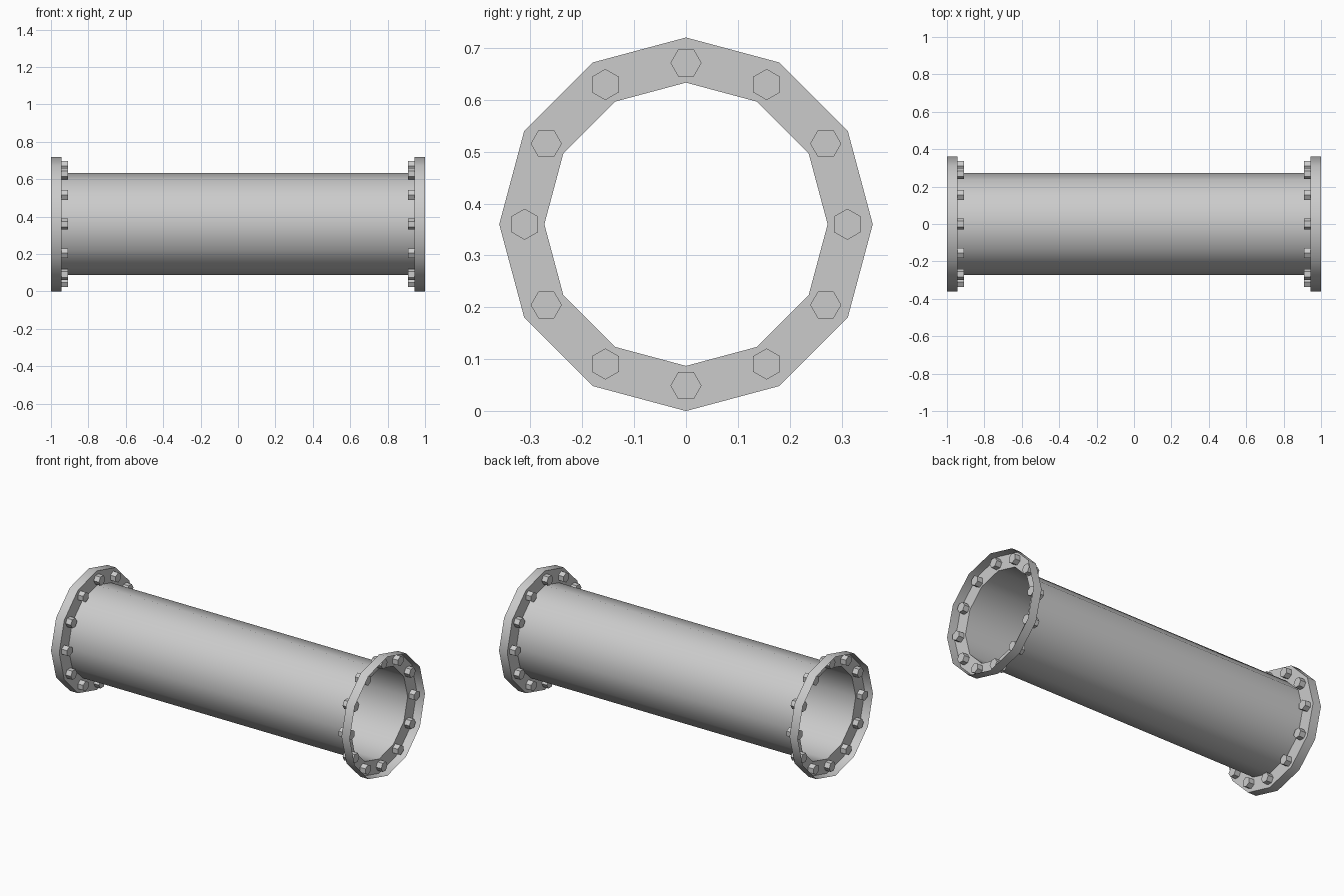
import bpy
import bmesh
import math
from mathutils import Matrix

if "Cube" in bpy.data.objects:
    bpy.data.objects.remove(bpy.data.objects["Cube"])

SIDES = 12
AXIS_Z = 0.36
PIPE_R, FLANGE_R, BOLT_R = 0.273, 0.36, 0.311
END_X, PLATE_X = 1.0, 0.945


def finish(name, bm, smooth=None):
    mesh = bpy.data.meshes.new(name)
    bm.to_mesh(mesh)
    bm.free()
    obj = bpy.data.objects.new(name, mesh)
    bpy.context.collection.objects.link(obj)
    obj.location.z = AXIS_Z
    if smooth:
        bpy.ops.object.select_all(action='DESELECT')
        obj.select_set(True)
        bpy.context.view_layer.objects.active = obj
        bpy.ops.object.shade_smooth_by_angle(angle=math.radians(smooth))
    return obj


def lathe_x(name, profile):
    """Spin an open (x, radius) profile round the x axis."""
    bm = bmesh.new()
    rings = []
    for x, r in profile:
        rings.append([bm.verts.new((x, r * math.sin(a), r * math.cos(a)))
                      for a in (math.tau * j / SIDES for j in range(SIDES))])
    for p, q in zip(rings, rings[1:]):
        for j in range(SIDES):
            k = (j + 1) % SIDES
            bm.faces.new((p[j], q[j], q[k], p[k]))
    return finish(name, bm, 35)


# Thin open pipe
lathe_x("pipe", [(-PLATE_X, PIPE_R), (PLATE_X, PIPE_R)])

# Flanges: a ring plate with a rim, open towards the pipe end
lathe_x("left_flange", [(-END_X, FLANGE_R), (-PLATE_X, FLANGE_R), (-PLATE_X, PIPE_R)])
lathe_x("right_flange", [(PLATE_X, PIPE_R), (PLATE_X, FLANGE_R), (END_X, FLANGE_R)])

# Hexagonal bolts passing through each plate
for side, label in ((-1, "left"), (1, "right")):
    bm = bmesh.new()
    for i in range(SIDES):
        place = (Matrix.Translation((side * PLATE_X, 0, 0))
                 @ Matrix.Rotation(math.tau * i / SIDES, 4, 'X')
                 @ Matrix.Translation((0, 0, BOLT_R))
                 @ Matrix.Rotation(math.pi / 2, 4, 'Y')
                 @ Matrix.Rotation(math.pi / 2, 4, 'Z'))
        bmesh.ops.create_cone(bm, cap_ends=True, segments=6, radius1=0.03,
                              radius2=0.03, depth=0.07, matrix=place)
    # turn each hexagon so a flat side faces the pipe axis
    top = max(bm.verts, key=lambda v: v.co.z)
    if top.co.z > BOLT_R + 0.028:
        for i in range(SIDES):
            verts = bm.verts[:][i * 12:(i + 1) * 12]
            a = math.tau * i / SIDES
            centre = (0, -BOLT_R * math.sin(a), BOLT_R * math.cos(a))
            bmesh.ops.rotate(bm, verts=verts, cent=centre,
                             matrix=Matrix.Rotation(math.pi / 6, 3, 'X'))
    finish(label + "_bolts", bm)
